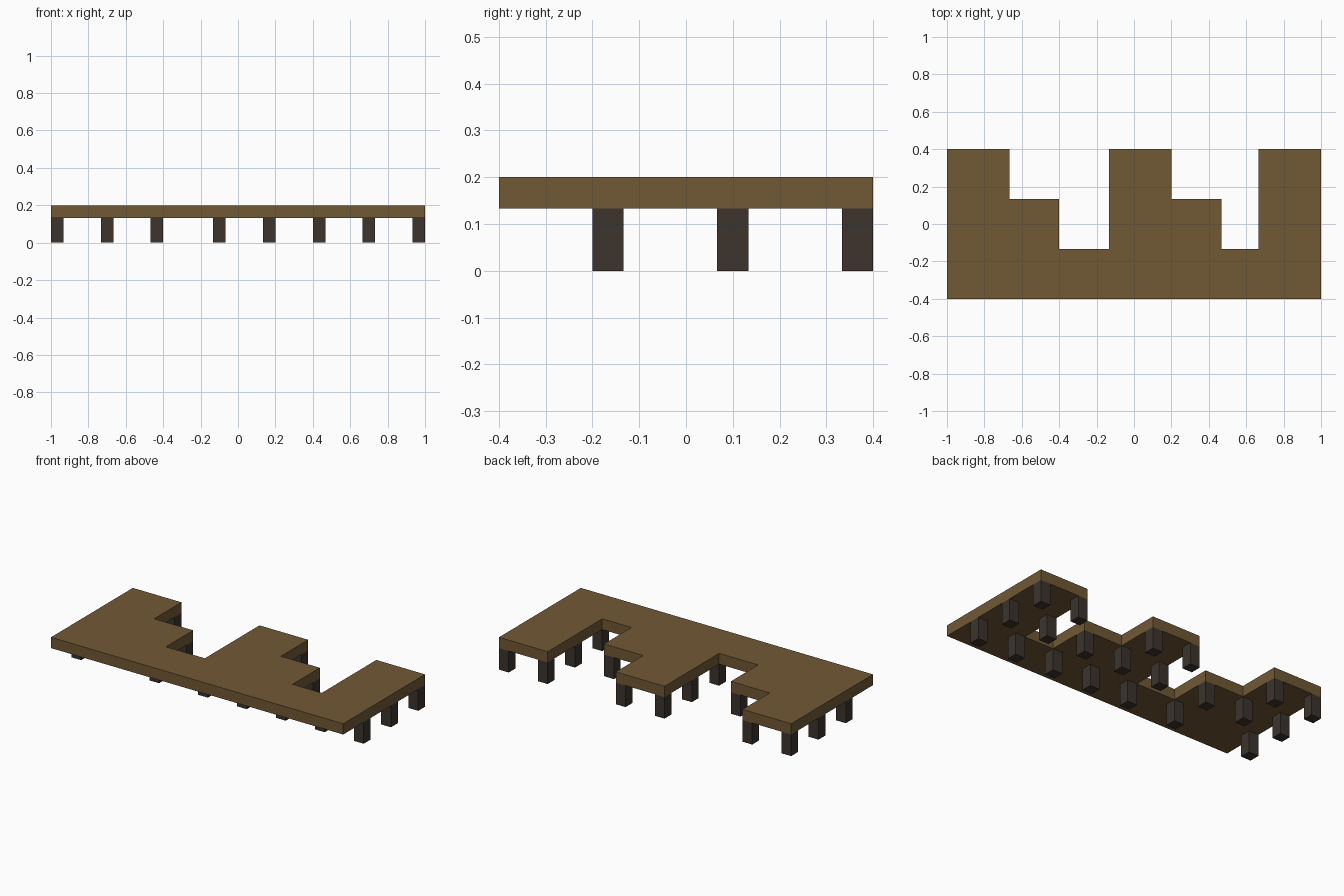
import bpy
import bmesh

cube = bpy.data.objects.get("Cube")
if cube:
    bpy.data.objects.remove(cube, do_unlink=True)

U = 1 / 15            # module: post width and deck thickness
POST_TOP = 2 * U
DECK_TOP = 3 * U


def make_material(name, rgb):
    mat = bpy.data.materials.new(name)
    mat.use_nodes = True
    mat.diffuse_color = (*rgb, 1)
    mat.node_tree.nodes["Principled BSDF"].inputs["Base Color"].default_value = (*rgb, 1)
    return mat


def extruded(name, outline, z0, z1, mat):
    """Solid prism made from a flat outline given in modules."""
    bm = bmesh.new()
    face = bm.faces.new([bm.verts.new((x * U, y * U, z0)) for x, y in outline])
    top = bmesh.ops.extrude_face_region(bm, geom=[face])["geom"]
    verts = [v for v in top if isinstance(v, bmesh.types.BMVert)]
    bmesh.ops.translate(bm, verts=verts, vec=(0, 0, z1 - z0))
    bmesh.ops.recalc_face_normals(bm, faces=bm.faces)
    mesh = bpy.data.meshes.new(name)
    bm.to_mesh(mesh)
    bm.free()
    mesh.materials.append(mat)
    obj = bpy.data.objects.new(name, mesh)
    bpy.context.collection.objects.link(obj)
    return obj


wood = make_material("brown wood", (0.165, 0.098, 0.036))
dark_wood = make_material("dark post wood", (0.045, 0.034, 0.027))

# Deck: straight front edge, stepped back edge (right end of step, back y)
steps = [(-10, 6), (-6, 2), (-2, -2), (3, 6), (7, 2), (10, -2), (15, 6)]
outline = [(15, -6), (-15, -6)]
x = -15
for x_end, y_back in steps:
    outline += [(x, y_back), (x_end, y_back)]
    x = x_end
extruded("deck", outline, POST_TOP, DECK_TOP, wood)

# Posts: rows from front to back, each listing the left edges in modules
rows = {
    "front": (-3, [-15, -7, -2, 2, 6, 10, 14]),
    "middle": (1, [-15, -11, -7, -2, 2, 6, 10, 14]),
    "back": (5, [-15, -11, -2, 2, 10, 14]),
}
for row, (y, columns) in rows.items():
    for i, x in enumerate(columns, 1):
        square = [(x, y), (x + 1, y), (x + 1, y + 1), (x, y + 1)]
        extruded(f"{row}_post_{i}", square, 0, POST_TOP, dark_wood)
